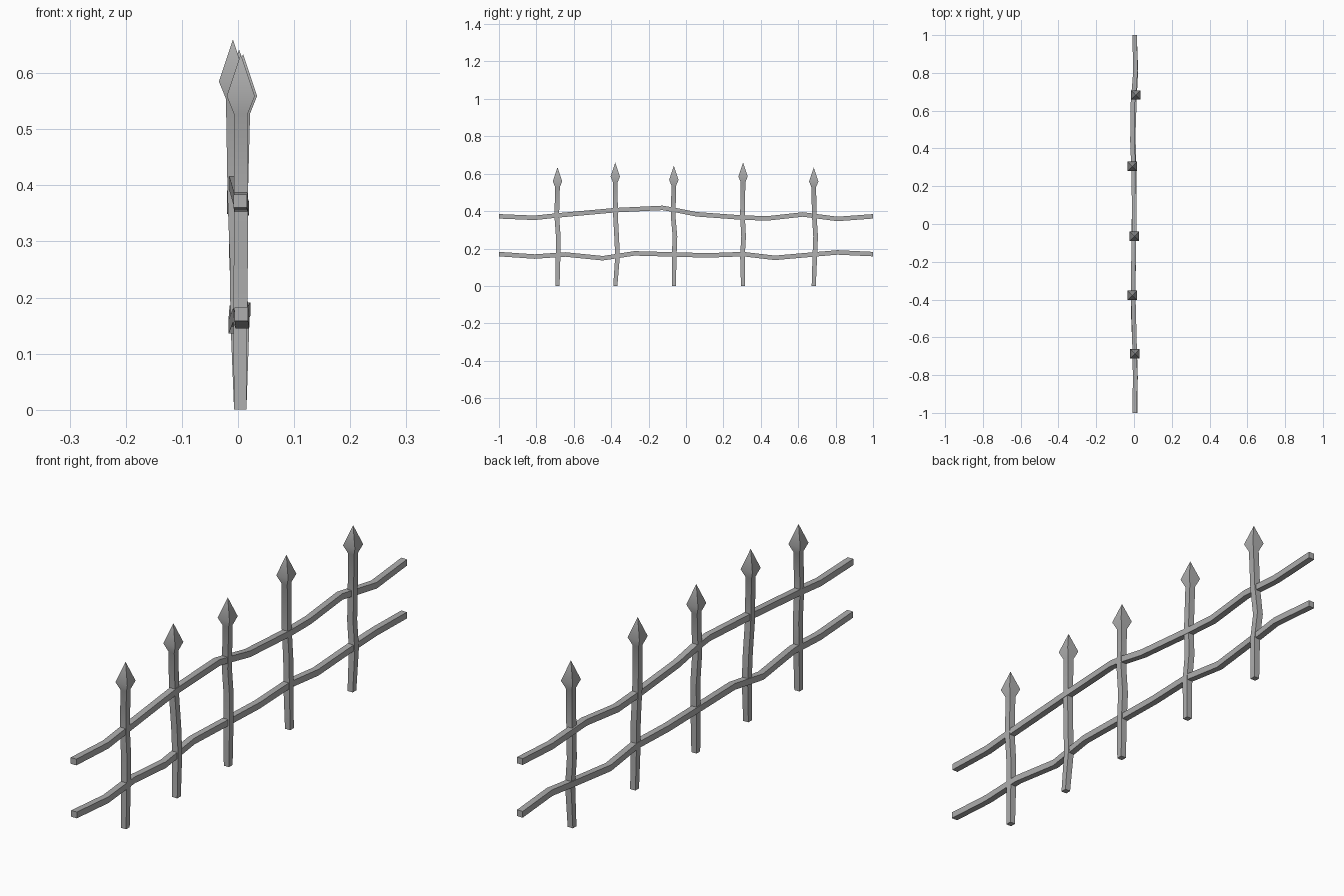
import bpy, bmesh
from math import radians

if "Cube" in bpy.data.objects:
    bpy.data.objects.remove(bpy.data.objects["Cube"])

# Dark iron colour
iron = bpy.data.materials.new("dark_iron")
iron.diffuse_color = (.42, .42, .42, 1)
iron.use_nodes = True
iron.node_tree.nodes["Principled BSDF"].inputs["Base Color"].default_value = iron.diffuse_color


def square_loft(name, sections, axis, apex=None):
    """Loft square sections (centre, half size) along axis 'y' or 'z', optionally to a point."""
    bm = bmesh.new()
    rings = []
    for (x, y, z), h in sections:
        ring = []
        for a, b in ((-1, -1), (1, -1), (1, 1), (-1, 1)):
            p = (x + a * h, y + b * h, z) if axis == 'z' else (x + a * h, y, z + b * h)
            ring.append(bm.verts.new(p))
        rings.append(ring)
    for r, s in zip(rings, rings[1:]):
        for i in range(4):
            j = (i + 1) % 4
            bm.faces.new((r[i], r[j], s[j], s[i]))
    bm.faces.new(rings[0])
    if apex:
        tip = bm.verts.new(apex)
        for i in range(4):
            bm.faces.new((rings[-1][i], rings[-1][(i + 1) % 4], tip))
    else:
        bm.faces.new(rings[-1])
    bmesh.ops.recalc_face_normals(bm, faces=bm.faces)
    mesh = bpy.data.meshes.new(name)
    bm.to_mesh(mesh)
    bm.free()
    mesh.materials.append(iron)
    obj = bpy.data.objects.new(name, mesh)
    bpy.context.collection.objects.link(obj)
    # Smooth along the length, sharp along the square corners
    bpy.ops.object.select_all(action='DESELECT')
    obj.select_set(True)
    bpy.context.view_layer.objects.active = obj
    bpy.ops.object.shade_smooth_by_angle(angle=radians(60))


# Wavy horizontal rails: x, y, z along the path
upper = [(.004, -1, .372), (.006, -.81, .364), (.004, -.687, .377), (-.004, -.378, .405),
         (-.002, -.125, .417), (.001, -.065, .407), (.002, .055, .383), (-.003, .305, .365),
         (-.008, .435, .361), (-.007, .625, .382), (.008, .81, .358), (.003, 1, .372)]
lower = [(.006, -1, .17), (.008, -.81, .157), (.003, -.645, .168), (-.005, -.445, .148),
         (-.003, -.275, .174), (.001, .115, .163), (0, .305, .17), (-.004, .475, .15),
         (.003, .68, .168), (.01, .81, .179), (.003, 1, .17)]
for name, path in (("upper_rail", upper), ("lower_rail", lower)):
    square_loft(name, [(p, .012) for p in path], 'y')

# Slightly bent posts with spear heads: y, tip height, tip x, sideways bends in y and x
levels = (0, .16, .265, .375)
posts = [
    (-.687, .634, .005, (0, .003, .004, -.004), (.004, .004, .005, .005)),
    (-.378, .660, -.009, (0, .012, .007, .001), (.004, -.001, -.002, -.006)),
    (-.065, .642, .002, (0, .002, .006, -.004), (.004, .004, .002, .001)),
    (.305, .660, -.009, (0, -.003, .003, -.003), (.004, .002, -.003, -.005)),
    (.683, .634, .009, (0, .006, .010, .003), (.004, .008, -.002, .005)),
]
for n, (y, top, tip_x, bend_y, bend_x) in enumerate(posts, 1):
    sections = [((bx, y + by, z), .011 if z == 0 else .0125)
                for z, by, bx in zip(levels, bend_y, bend_x)]
    sections.append(((tip_x, y, top - .106), .0125))
    sections.append(((tip_x, y, top - .075), .025))
    square_loft(f"spear_post_{n}", sections, 'z', apex=(tip_x, y, top))
